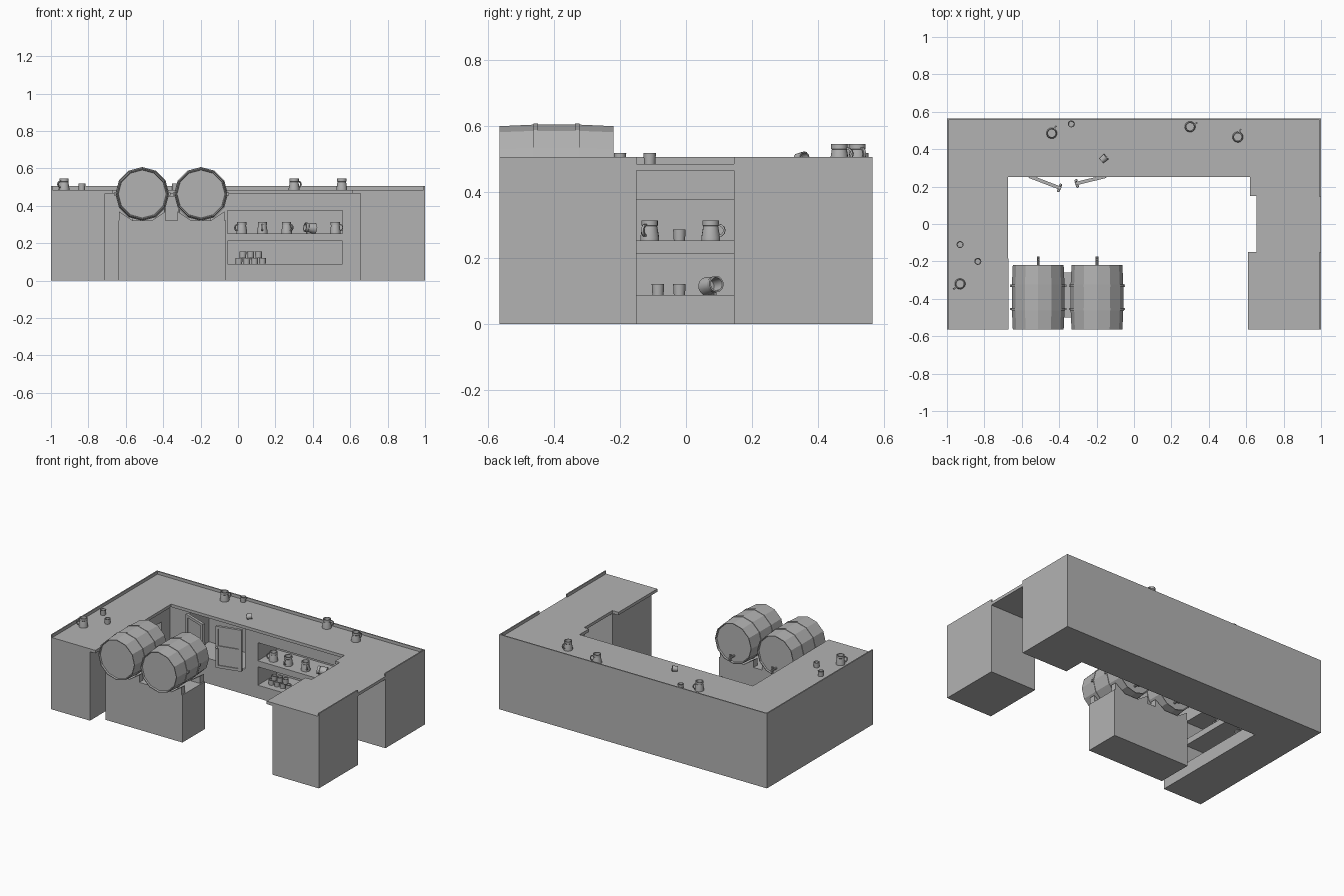
import bpy, bmesh, math
from mathutils import Matrix, Vector

old = bpy.data.objects.get("Cube")
if old:
    bpy.data.objects.remove(old)

grey = bpy.data.materials.new("plain grey")
grey.use_nodes = True
GREY = (0.45, 0.45, 0.45, 1)
grey.diffuse_color = GREY
grey.node_tree.nodes["Principled BSDF"].inputs["Base Color"].default_value = GREY


def finish(name, bm, matrix=None):
    bmesh.ops.recalc_face_normals(bm, faces=bm.faces)
    mesh = bpy.data.meshes.new(name)
    bm.to_mesh(mesh)
    bm.free()
    mesh.materials.append(grey)
    obj = bpy.data.objects.new(name, mesh)
    if matrix:
        obj.matrix_world = matrix
    bpy.context.collection.objects.link(obj)
    return obj


def add_box(bm, x, y, z):
    size = Matrix.Diagonal((x[1] - x[0], y[1] - y[0], z[1] - z[0], 1))
    mid = Vector((sum(x) / 2, sum(y) / 2, sum(z) / 2))
    bmesh.ops.create_cube(bm, size=1, matrix=Matrix.Translation(mid) @ size)


def box(name, x, y, z, matrix=None):
    bm = bmesh.new()
    add_box(bm, x, y, z)
    return finish(name, bm, matrix)


def prism(name, outline, z0, z1):
    bm = bmesh.new()
    face = bm.faces.new([bm.verts.new((x, y, z0)) for x, y in outline])
    top = bmesh.ops.extrude_face_region(bm, geom=[face])
    bmesh.ops.translate(bm, vec=(0, 0, z1 - z0),
                        verts=[v for v in top["geom"] if isinstance(v, bmesh.types.BMVert)])
    return finish(name, bm)


def add_lathe(bm, profile, sides):
    # Turn (radius, height) points about z; zero radius closes the end
    rings = []
    for r, h in profile:
        n = 1 if r == 0 else sides
        rings.append([bm.verts.new((r * math.cos(math.tau * i / sides),
                                    r * math.sin(math.tau * i / sides), h)) for i in range(n)])
    for a, b in zip(rings, rings[1:]):
        for i in range(sides):
            j = (i + 1) % sides
            quad = [a[i % len(a)], a[j % len(a)], b[j % len(b)], b[i % len(b)]]
            bm.faces.new(list(dict.fromkeys(quad)))


def smooth(obj, angle):
    bpy.ops.object.select_all(action='DESELECT')
    obj.select_set(True)
    bpy.context.view_layer.objects.active = obj
    bpy.ops.object.shade_smooth_by_angle(angle=math.radians(angle))


def carve(obj, niches):
    # Cut box-shaped niches out of a body
    for x, y, z in niches:
        cutter = box("niche_cutter", x, y, z)
        cutter.hide_render = True
        mod = obj.modifiers.new("niche", 'BOOLEAN')
        mod.operation = 'DIFFERENCE'
        mod.solver = 'EXACT'
        mod.object = cutter
        bpy.context.view_layer.objects.active = obj
        bpy.ops.object.modifier_apply(modifier=mod.name)
        bpy.data.objects.remove(cutter)


# Counter: U-shaped body, separate front block, worktop and outer lip
W, D, TOP = 1.0, 0.565, 0.485
SLAB = 0.465
IN_L, IN_R, IN_B = -0.71, 0.655, 0.29
GAP = (-0.15, 0.145)
body = prism("counter_body", [(-W, -D), (IN_L, -D), (IN_L, IN_B), (IN_R, IN_B),
                              (IN_R, GAP[1]), (W, GAP[1]), (W, D), (-W, D)], 0, SLAB)
LOW, HIGH = (0.088, 0.212), (0.253, 0.375)
cuts = []
for level in (LOW, HIGH):
    cuts.append(((-0.055, 0.56), (IN_B - 0.1, 0.49), level))
    cuts.append(((-0.92, IN_L + 0.1), (-0.36, 0.2), level))
cuts.append(((-0.56, -0.15), (IN_B - 0.1, 0.49), (0.17, 0.45)))
carve(body, cuts)
box("front_block", (IN_R, W), (-D, GAP[0]), (0, SLAB))
prism("worktop", [(-W, -D), (-0.67, -D), (-0.675, 0.25), (0.62, 0.25), (0.62, 0.15),
                  (IN_R, 0.15), (IN_R, GAP[0]), (0.61, GAP[0]), (0.61, -D),
                  (W, -D), (W, D), (-W, D)], SLAB, TOP)
LIP = 0.008
lip = (TOP, TOP + 0.02)
box("lip_right", (-W, -W + LIP), (-D, D), lip)
box("lip_back", (-W + LIP, W - LIP), (D - LIP, D), lip)
box("lip_left_rear", (W - LIP, W), (GAP[1], D), lip)
box("lip_left_front", (W - LIP, W), (-D, GAP[0]), lip)


# Cupboard doors with a frame, a middle rail and a knob
def door(name, hinge, tip):
    hinge, tip = Vector(hinge), Vector(tip)
    span = tip - hinge
    w = span.length
    h = 0.28
    bm = bmesh.new()
    add_box(bm, (0, w), (-0.004, 0.004), (0, h))
    for x in ((0, 0.018), (w - 0.018, w)):
        add_box(bm, x, (-0.009, 0.009), (0, h))
    for z in (0, h / 2 - 0.009, h - 0.018):
        add_box(bm, (0.018, w - 0.018), (-0.009, 0.009), (z, z + 0.018))
    for y in (-0.016, 0.016):
        bmesh.ops.create_uvsphere(bm, u_segments=10, v_segments=6, radius=0.008,
                                  matrix=Matrix.Translation((w - 0.009, y, h / 2)))
    turn = Matrix.Rotation(math.atan2(span.y, span.x), 4, 'Z')
    finish(name, bm, Matrix.Translation((hinge.x, hinge.y, 0.17)) @ turn)


door("cupboard_door_right", (-0.56, 0.255), (-0.39, 0.19))
door("cupboard_door_left", (-0.15, 0.255), (-0.315, 0.215))

# Barrel stand with chocks
STAND = 0.32
box("barrel_stand", (-0.64, -0.065), (-0.50, -0.26), (0, STAND))
BARRELS = (-0.512, -0.198)
R = 0.141
AXIS = STAND + R + 0.002
for cx in BARRELS:
    for side in (-1, 1):
        bm = bmesh.new()
        for y in (-0.48, -0.28):
            inner, outer = cx + side * 0.05, cx + side * 0.125
            pts = [(inner, STAND), (outer, STAND), (outer, STAND + 0.05)]
            ends = [[bm.verts.new((x, y + d, z)) for x, z in pts] for d in (-0.02, 0.02)]
            bm.faces.new(ends[0])
            bm.faces.new(ends[1])
            for i in range(3):
                j = (i + 1) % 3
                bm.faces.new((ends[0][i], ends[0][j], ends[1][j], ends[1][i]))
        finish("barrel_chock", bm)

# Barrels: bulging shell with recessed ends, hoops, studs and a tap
LEN = 0.345
for cx in BARRELS:
    lay = Matrix.Translation((cx, -0.565, AXIS)) @ Matrix.Rotation(-math.pi / 2, 4, 'X')
    bm = bmesh.new()
    half = [(0, 0.01), (0.128, 0.01), (0.131, 0), (0.136, 0), (R, 0.11)]
    add_lathe(bm, half + [(r, LEN - h) for r, h in reversed(half)], 12)
    finish("barrel", bm, lay)
    bm = bmesh.new()
    for h in (0.11, LEN - 0.11):
        add_lathe(bm, [(R - 0.004, h - 0.007), (R + 0.003, h - 0.007), (R + 0.003, h + 0.007),
                       (R - 0.004, h + 0.007), (R - 0.004, h - 0.007)], 12)
        for side in (-1, 1):
            add_box(bm, (side * R - 0.009, side * R + 0.009), (-0.007, 0.007),
                    (h - 0.006, h + 0.006))
    finish("barrel_hoops", bm, lay)
    bm = bmesh.new()
    add_lathe(bm, [(0, LEN - 0.02), (0.007, LEN - 0.02), (0.007, LEN + 0.045),
                   (0, LEN + 0.045)], 8)
    add_box(bm, (-0.005, 0.005), (-0.025, 0.02), (LEN + 0.025, LEN + 0.035))
    tap = finish("barrel_tap", bm, Matrix.Translation((0, 0, -0.085)) @ lay)


# Drinking vessels
def place(x, y, z, turn, lying):
    m = Matrix.Translation((x, y, z)) @ Matrix.Rotation(math.radians(turn), 4, 'Z')
    if lying:
        m = m @ Matrix.Translation((0, 0, lying)) @ Matrix.Rotation(math.radians(82), 4, 'Y')
        m = m @ Matrix.Translation((0, 0, -0.025))
    return m


def mug(x, y, z, turn=0, lying=0):
    bm = bmesh.new()
    add_lathe(bm, [(0, 0), (0.029, 0), (0.029, 0.008), (0.023, 0.043), (0.025, 0.045),
                   (0.025, 0.06), (0.02, 0.06), (0.02, 0.01), (0, 0.01)], 14)
    # Handle swept along a half loop
    loops = []
    for i in range(7):
        a = math.pi * (i / 6 - 0.5)
        mid = Vector((0.024 + 0.018 * math.cos(a), 0, 0.03 + 0.017 * math.sin(a)))
        out = Vector((math.cos(a), 0, math.sin(a))) * 0.003
        wide = Vector((0, 0.004, 0))
        loops.append([bm.verts.new(mid + s * out + t * wide)
                      for s, t in ((1, 1), (1, -1), (-1, -1), (-1, 1))])
    for a, b in zip(loops, loops[1:]):
        for i in range(4):
            j = (i + 1) % 4
            bm.faces.new((a[i], a[j], b[j], b[i]))
    smooth(finish("mug", bm, place(x, y, z, turn, lying)), 35)


def cup(x, y, z, turn=0, lying=0):
    bm = bmesh.new()
    add_lathe(bm, [(0, 0), (0.017, 0), (0.019, 0.033), (0.015, 0.033), (0.014, 0.006),
                   (0, 0.006)], 12)
    smooth(finish("cup", bm, place(x, y, z, turn, lying)), 35)


# On the worktop
for x, y, turn in ((-0.44, 0.485, 60), (0.30, 0.52, 30), (0.555, 0.465, 70), (-0.93, -0.32, 220)):
    mug(x, y, TOP, turn)
for x, y in ((-0.335, 0.535), (-0.93, -0.11), (-0.835, -0.2)):
    cup(x, y, TOP)
cup(-0.155, 0.355, TOP, 40, 0.018)

# In the rear shelves
for x, turn in ((0.02, 210), (0.13, 270), (0.26, 320), (0.52, 10)):
    mug(x, 0.35, HIGH[0], turn)
mug(0.39, 0.35, HIGH[0], 200, 0.028)
for row, count in enumerate((4, 3)):
    for i in range(count):
        cup(0.005 + 0.042 * (i + row / 2), 0.35, LOW[0] + 0.034 * row)

# In the side shelves
mug(-0.77, -0.11, HIGH[0], -30)
mug(-0.77, 0.075, HIGH[0], 80)
cup(-0.77, -0.02, HIGH[0])
cup(-0.77, -0.085, LOW[0])
cup(-0.77, -0.02, LOW[0])
mug(-0.77, 0.075, LOW[0], 30, 0.028)
